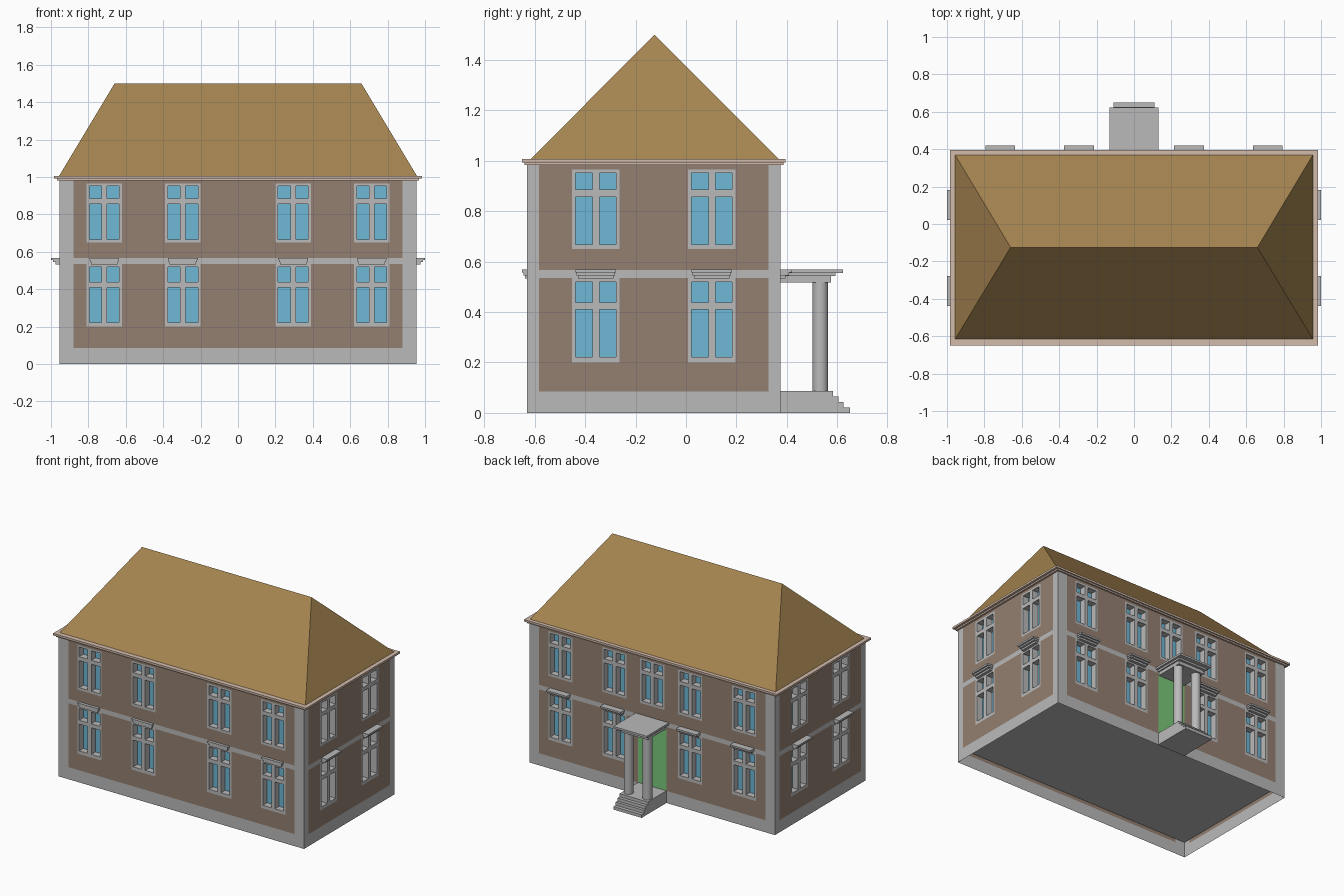
import bpy
import bmesh
from mathutils import Vector

if "Cube" in bpy.data.objects:
    bpy.data.objects.remove(bpy.data.objects["Cube"])


def material(name, r, g, b):
    lin = [((c / 255 + 0.055) / 1.055) ** 2.4 for c in (r, g, b)]
    m = bpy.data.materials.new(name)
    m.diffuse_color = (*lin, 1)
    m.use_nodes = True
    m.node_tree.nodes["Principled BSDF"].inputs["Base Color"].default_value = m.diffuse_color
    return m


WALL = material("brown_wall", 148, 128, 113)
TRIM = material("grey_trim", 186, 186, 186)
GLASS = material("blue_glass", 110, 184, 214)
DOOR = material("green_door", 122, 200, 122)
ROOF = material("tan_roof", 165, 132, 80)
EAVE = material("pale_eave", 212, 188, 172)
MATS = [WALL, TRIM, GLASS, DOOR]

X, Y0, Y1 = 0.955, -0.63, 0.375      # wall outline
YC = (Y0 + Y1) / 2
FRAME = 0.094                        # half width of a window
ROWS = [(0.20, 0.54, [(0.222, 0.41), (0.438, 0.52)]),
        (0.65, 0.965, [(0.667, 0.857), (0.885, 0.952)])]
PANES = [(-0.08, -0.014), (0.014, 0.08)]
DEPTH = 0.046                        # how far the glass sits back


def finish(name, bm, mats):
    me = bpy.data.meshes.new(name)
    bm.to_mesh(me)
    bm.free()
    for m in mats:
        me.materials.append(m)
    ob = bpy.data.objects.new(name, me)
    bpy.context.collection.objects.link(ob)
    return ob


def box(name, lo, hi, mat):
    bm = bmesh.new()
    bmesh.ops.create_cube(bm, size=1)
    lo, hi = Vector(lo), Vector(hi)
    for v in bm.verts:
        v.co = Vector([(a + b) / 2 + c * (b - a) for a, b, c in zip(lo, hi, v.co)])
    return finish(name, bm, [mat])


def facade(name, origin, u_dir, half, corner, low, high, door=False):
    """Wall sheet cut into a grid; each cell is coloured by what it belongs to."""
    o, U = Vector(origin), Vector(u_dir)
    N = U.cross(Vector((0, 0, 1)))

    def kind(u, z):
        for centres, (z0, z1, bars) in zip((low, high), ROWS):
            for c in centres:
                if abs(u - c) < FRAME and z0 < z < z1:
                    glass = (any(a < u - c < b for a, b in PANES)
                             and any(a < z < b for a, b in bars))
                    return 2 if glass else 1
        if abs(u) > half - corner or z < 0.085 or 0.535 < z < 0.567:
            return 1
        if door and abs(u) < 0.11 and z < 0.535:
            return 3
        return 0

    us = {-half, half, corner - half, half - corner}
    zs = {0, 0.085, 0.535, 0.567, 1.0}
    if door:
        us |= {-0.11, 0.11}
    for c in set(low) | set(high):
        us |= {c - FRAME, c + FRAME} | {c + e for p in PANES for e in p}
    for z0, z1, bars in ROWS:
        zs |= {z0, z1} | {e for b in bars for e in b}
    us, zs = sorted(us), sorted(zs)

    bm = bmesh.new()

    def quad(pts, idx):
        f = bm.faces.new([bm.verts.new(o + U * u + Vector((0, 0, z)) - N * d)
                          for u, z, d in pts])
        f.material_index = idx

    for a, b in zip(us, us[1:]):
        for c, d in zip(zs, zs[1:]):
            k = kind((a + b) / 2, (c + d) / 2)
            t = DEPTH if k == 2 else 0
            quad([(a, c, t), (b, c, t), (b, d, t), (a, d, t)], k)
            if t:                    # reveals around the recessed glass
                ring = [(a, c), (b, c), (b, d), (a, d)]
                for p, q in zip(ring, ring[1:] + ring[:1]):
                    quad([(*p, 0), (*q, 0), (*q, t), (*p, t)], 1)
    bmesh.ops.remove_doubles(bm, verts=bm.verts, dist=1e-5)
    finish(name, bm, MATS)


def hoods(name, origin, u_dir, centres, reach):
    """Stepped hood moulding above each ground floor window."""
    o, U = Vector(origin), Vector(u_dir)
    N = U.cross(Vector((0, 0, 1)))
    for i, c in enumerate(centres):
        for j, (hw, r, z0, z1) in enumerate([(0.080, 1.0, 0.556, 0.568),
                                             (0.076, 0.75, 0.545, 0.556),
                                             (0.070, 0.45, 0.532, 0.545)]):
            p = o + U * (c - hw) - N * 0.005
            q = o + U * (c + hw) + N * reach * r
            box(f"{name}_hood_{i}_{j}",
                (min(p.x, q.x), min(p.y, q.y), z0),
                (max(p.x, q.x), max(p.y, q.y), z1), TRIM)


# Four walls with windows
four = [-0.715, -0.295, 0.295, 0.715]
two = [-0.23, 0.23]
side = (Y1 - Y0) / 2
for name, org, u, half, corner, low, high, reach in [
        ("front_wall", (0, Y0, 0), (1, 0, 0), X, 0.075, four, four, 0.02),
        ("back_wall", (0, Y1, 0), (-1, 0, 0), X, 0.075, four, four + [0], 0.045),
        ("right_wall", (X, YC, 0), (0, 1, 0), side, 0.048, two, two, 0.045),
        ("left_wall", (-X, YC, 0), (0, -1, 0), side, 0.048, two, two, 0.045)]:
    facade(name, org, u, half, corner, low, high, name == "back_wall")
    hoods(name, org, u, low, reach)

# Raised floor seen from below
box("floor", (-X + 0.001, Y0 + 0.001, 0.11), (X - 0.001, Y1 - 0.001, 0.115), TRIM)

# Eave slab and hipped roof
box("eave", (-0.985, -0.65, 0.992), (0.985, 0.395, 1.006), EAVE)
box("eave_moulding", (-0.968, -0.64, 0.982), (0.968, 0.386, 0.992), EAVE)
bm = bmesh.new()
base = [bm.verts.new(p) for p in [(-0.957, -0.617, 1.005), (0.957, -0.617, 1.005),
                                  (0.957, 0.37, 1.005), (-0.957, 0.37, 1.005)]]
r0, r1 = bm.verts.new((-0.66, -0.125, 1.5)), bm.verts.new((0.66, -0.125, 1.5))
for f in [(base[0], base[1], r1, r0), (base[1], base[2], r1),
          (base[2], base[3], r0, r1), (base[3], base[0], r0), tuple(reversed(base))]:
    bm.faces.new(f)
finish("roof", bm, [ROOF])

# Porch steps
for i, y in enumerate([0.65, 0.625, 0.605, 0.582]):
    box(f"porch_step_{i}", (-0.11, Y1 - 0.003, i * 0.0215),
        (0.11, y, (i + 1) * 0.0215), TRIM)

# Porch roof layers
for i, (hw, y, z0, z1) in enumerate([(0.105, 0.575, 0.518, 0.542),
                                     (0.115, 0.592, 0.542, 0.555),
                                     (0.13, 0.622, 0.555, 0.569)]):
    box(f"porch_roof_{i}", (-hw, Y1 - 0.003, z0), (hw, y, z1), TRIM)

# Porch columns
for sx, name in [(-1, "left"), (1, "right")]:
    bpy.ops.mesh.primitive_cylinder_add(vertices=32, radius=0.031, depth=0.434,
                                        location=(sx * 0.073, 0.533, 0.303))
    col = bpy.context.object
    col.name = f"porch_column_{name}"
    col.data.materials.append(TRIM)
    bpy.ops.object.shade_smooth_by_angle()
